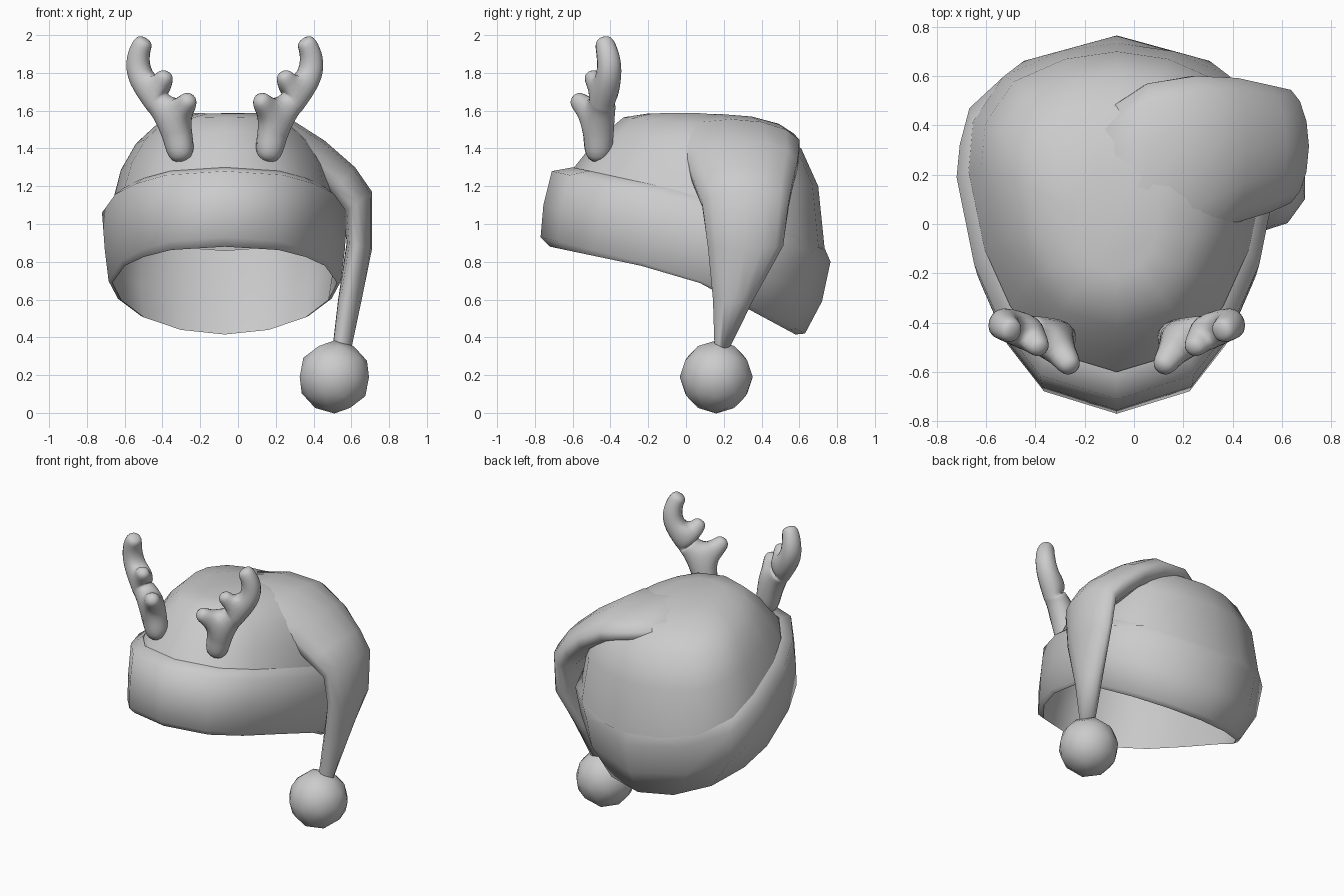
import bpy
import bmesh
import math

cube = bpy.data.objects.get("Cube")
if cube:
    bpy.data.objects.remove(cube, do_unlink=True)

MID_X = -0.07  # symmetry plane of the hat body

grey = bpy.data.materials.new("soft_grey")
grey.use_nodes = True
grey.diffuse_color = (0.6, 0.6, 0.6, 1)
grey.node_tree.nodes["Principled BSDF"].inputs["Base Color"].default_value = (0.6, 0.6, 0.6, 1)


def finish(obj):
    obj.data.materials.append(grey)
    bpy.ops.object.select_all(action='DESELECT')
    obj.select_set(True)
    bpy.context.view_layer.objects.active = obj
    bpy.ops.object.shade_smooth_by_angle(angle=math.radians(80))


def loft(name, rings, cap_start=False, cap_end=False):
    """Skin a list of closed rings with quads."""
    bm = bmesh.new()
    loops = [[bm.verts.new(p) for p in ring] for ring in rings]
    n = len(loops[0])
    for a, b in zip(loops, loops[1:]):
        for i in range(n):
            j = (i + 1) % n
            bm.faces.new((a[i], a[j], b[j], b[i]))
    if cap_start:
        bm.faces.new(loops[0][::-1])
    if cap_end:
        bm.faces.new(loops[-1])
    bmesh.ops.recalc_face_normals(bm, faces=bm.faces)
    mesh = bpy.data.meshes.new(name)
    bm.to_mesh(mesh)
    bm.free()
    obj = bpy.data.objects.new(name, mesh)
    bpy.context.collection.objects.link(obj)
    finish(obj)


# Egg-shaped head outline: (half width, front-to-back fraction)
FRONT = [(0, 0), (.48, .065), (.72, .2), (.89, .37), (1, .61)]
BROAD = [(.98, .7), (.92, .8), (.58, .93)]
ROUND = [(.97, .76), (.76, .9), (.38, .975)]
NARROW = [(.92, .74), (.72, .87), (.39, .965)]


def hat_ring(rear, front, back, half_width, z_front, z_mid, z_back):
    half = FRONT + rear + [(0, 1)]
    ring = []
    for w, t in half + [(-w, t) for w, t in half[-2:0:-1]]:
        if t < 0.55:
            z = z_front + (z_mid - z_front) * t / 0.55
        else:
            z = z_mid + (z_back - z_mid) * (t - 0.55) / 0.45
        ring.append((MID_X + w * half_width, front + (back - front) * t, z))
    return ring


# Folded brim with its inner lining
loft("brim", [hat_ring(*r) for r in (
    (ROUND, -.58, .69, .57, 1.28, 1.13, .86),
    (ROUND, -.66, .63, .59, 1.08, .90, .60),
    (NARROW, -.72, .58, .595, .88, .73, .415),
    (NARROW, -.77, .63, .615, .93, .74, .42),
    (BROAD, -.755, .72, .635, 1.10, .90, .59),
    (BROAD, -.71, .765, .65, 1.28, 1.10, .80),
    (ROUND, -.60, .735, .60, 1.30, 1.14, .87),
)])

# Crown of the hat
loft("crown", [hat_ring(ROUND, *r) for r in (
    (-.60, .735, .60, 1.29, 1.13, .86),
    (-.52, .70, .55, 1.39, 1.30, 1.20),
    (-.42, .61, .47, 1.49, 1.43, 1.40),
    (-.33, .45, .36, 1.565, 1.53, 1.51),
    (-.20, .22, .18, 1.585, 1.59, 1.575),
)], cap_end=True)


# Drooping tail: inner point, outer point (x, z) and y range per section
def tail_ring(inner_x, inner_z, outer_x, outer_z, y_min, y_max, sides=14):
    ring = []
    for i in range(sides):
        a = 2 * math.pi * i / sides
        s = (0.5 + 0.5 * math.cos(a)) ** 1.35
        ring.append((inner_x + (outer_x - inner_x) * s,
                     (y_min + y_max) / 2 + (y_max - y_min) / 2 * math.sin(a),
                     inner_z + (outer_z - inner_z) * s))
    return ring


loft("tail", [tail_ring(*r) for r in (
    (-.20, 1.42, -.18, 1.56, -.28, .42),
    (.05, 1.37, .06, 1.583, -.24, .58),
    (.22, 1.33, .28, 1.555, -.13, .61),
    (.38, 1.24, .46, 1.44, .00, .60),
    (.48, 1.14, .62, 1.30, .04, .57),
    (.56, 1.06, .71, 1.17, .08, .55),
    (.575, .90, .71, .87, .11, .52),
    (.53, .60, .655, .60, .14, .36),
    (.50, .34, .60, .34, .15, .23),
)], cap_start=True, cap_end=True)

# Pompom
bpy.ops.mesh.primitive_ico_sphere_add(subdivisions=2, radius=0.193,
                                      location=(.51, .16, .19))
pompom = bpy.context.object
pompom.name = "pompom"
finish(pompom)

# Antlers: a curved beam with two tines, (x, y, z, radius)
BEAM = [(.15, -.47, 1.315, .08), (.18, -.46, 1.47, .083), (.225, -.455, 1.585, .08),
        (.32, -.43, 1.68, .075), (.378, -.41, 1.77, .075), (.395, -.405, 1.86, .069),
        (.375, -.425, 1.94, .059), (.345, -.44, 1.985, .049)]
TINES = [(2, [(.145, -.53, 1.61, .055), (.105, -.60, 1.68, .055)]),
         (3, [(.26, -.475, 1.735, .05), (.235, -.515, 1.81, .05)])]


def antler(name, side):
    points = list(BEAM)
    edges = [(i, i + 1) for i in range(len(BEAM) - 1)]
    for root, tine in TINES:
        previous = root
        for p in tine:
            points.append(p)
            edges.append((previous, len(points) - 1))
            previous = len(points) - 1
    mesh = bpy.data.meshes.new(name)
    mesh.from_pydata([(MID_X + side * (x - MID_X), y, z) for x, y, z, r in points], edges, [])
    obj = bpy.data.objects.new(name, mesh)
    bpy.context.collection.objects.link(obj)
    bpy.context.view_layer.objects.active = obj
    obj.modifiers.new("Skin", 'SKIN').use_smooth_shade = True
    if not mesh.skin_vertices:
        bpy.ops.mesh.customdata_skin_add()
    layer = mesh.skin_vertices[0].data
    for v, p in zip(layer, points):
        v.radius = (p[3], p[3])
    layer[0].use_root = True
    subsurf = obj.modifiers.new("Round", 'SUBSURF')
    subsurf.levels = subsurf.render_levels = 2
    mesh.materials.append(grey)


antler("left_antler", 1)
antler("right_antler", -1)
